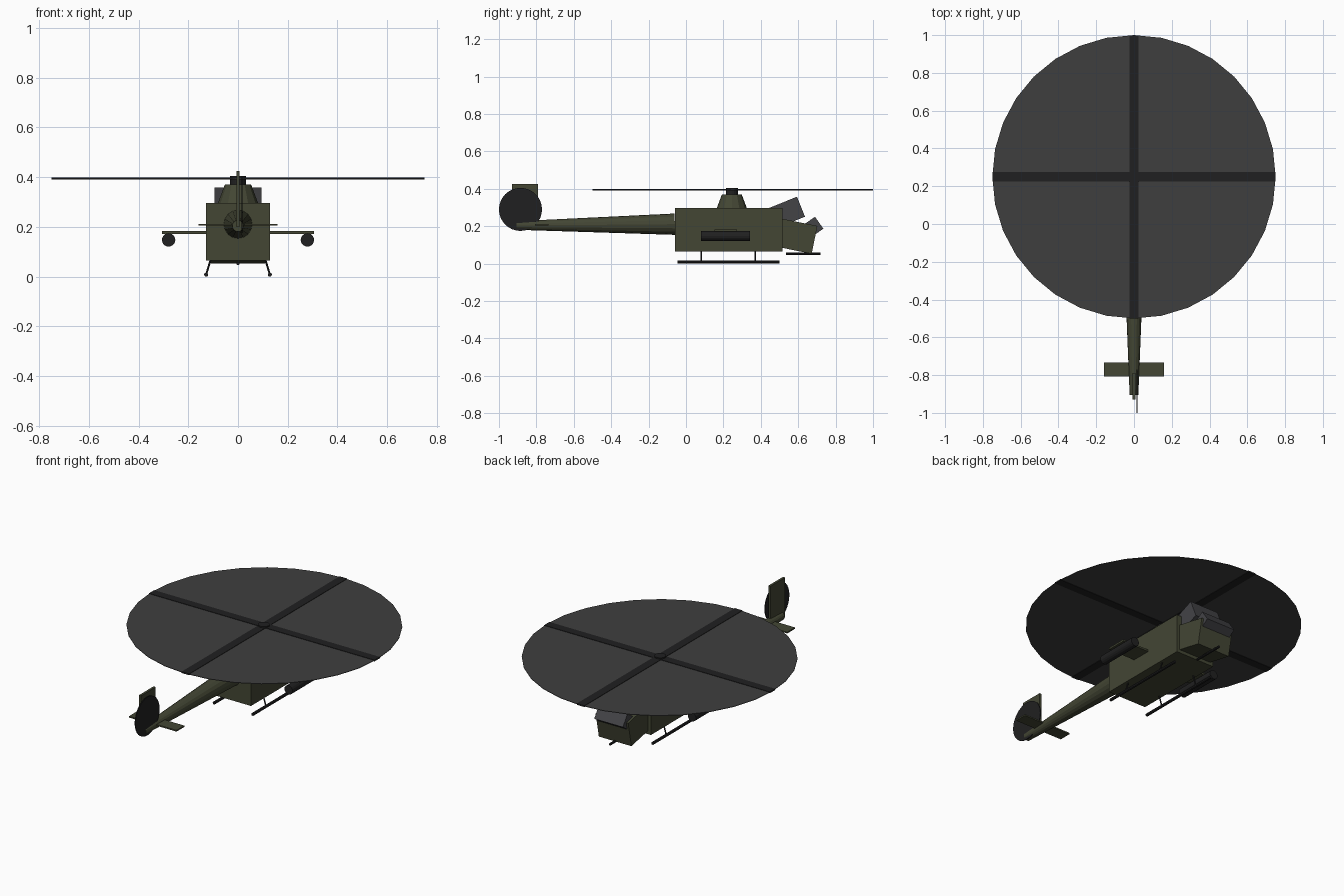
import bpy
import math
from mathutils import Vector

if "Cube" in bpy.data.objects:
    bpy.data.objects.remove(bpy.data.objects["Cube"])


def material(name, rgb):
    m = bpy.data.materials.new(name)
    m.diffuse_color = (*rgb, 1)
    m.use_nodes = True
    m.node_tree.nodes["Principled BSDF"].inputs["Base Color"].default_value = m.diffuse_color
    return m


GREEN = material("olive_green", (0.056, 0.061, 0.034))
DARK = material("near_black", (0.0145, 0.0145, 0.015))
DISC = material("blur_grey", (0.049, 0.049, 0.049))
GLASS = material("canopy_grey", (0.056, 0.056, 0.062))


def finish(name, mat):
    ob = bpy.context.object
    ob.name = name
    ob.data.materials.append(mat)
    return ob


def box(name, mat, centre, size, tilt=0):
    """Box of full size, tilted about x by degrees (positive lifts +y end)."""
    bpy.ops.mesh.primitive_cube_add(size=1, location=centre,
                                    rotation=(math.radians(tilt), 0, 0))
    ob = finish(name, mat)
    ob.scale = size
    return ob


def rod(name, mat, a, b, r1, r2=None, sides=12):
    """Cylinder or cone from a to b."""
    a, b = Vector(a), Vector(b)
    d = b - a
    bpy.ops.mesh.primitive_cone_add(vertices=sides, radius1=r1,
                                    radius2=r1 if r2 is None else r2,
                                    depth=d.length, location=(a + b) / 2)
    ob = finish(name, mat)
    ob.rotation_euler = d.to_track_quat('Z', 'Y').to_euler()
    return ob


# Fuselage and drooped nose
box("fuselage", GREEN, (0, 0.228, 0.181), (0.256, 0.575, 0.232))
box("nose", GREEN, (0, 0.594, 0.146), (0.216, 0.19, 0.152), -11.5)

# Stepped canopy blocks
box("rear_canopy", GLASS, (0, 0.522, 0.267), (0.19, 0.2, 0.115), 22)
box("front_canopy", GLASS, (0, 0.671, 0.190), (0.19, 0.1, 0.078), 35)

# Tail boom, fin and tailplane
rod("tail_boom", GREEN, (0, -0.06, 0.211), (0, -0.905, 0.204), 0.057, 0.023, 16)
box("tail_fin", GREEN, (0, -0.86, 0.313), (0.014, 0.14, 0.226))
box("tailplane", GREEN, (0, -0.771, 0.209), (0.316, 0.074, 0.008))
rod("tail_rotor", DARK, (0.014, -0.885, 0.29), (0.019, -0.885, 0.29), 0.115, sides=32)

# Rotor pylon, hub, spinning disc and crossed blades
rod("rotor_pylon", GREEN, (0, 0.245, 0.29), (0, 0.245, 0.37), 0.083, 0.053, 12)
rod("rotor_hub", DARK, (0, 0.245, 0.36), (0, 0.245, 0.405), 0.032, sides=16)
rod("rotor_disc", DISC, (0, 0.25, 0.3925), (0, 0.25, 0.3955), 0.75, sides=32)
box("blade_across", DARK, (0, 0.25, 0.394), (1.498, 0.05, 0.008))
box("blade_along", DARK, (0, 0.25, 0.394), (0.05, 1.498, 0.008))

# Chin gun
rod("chin_gun", DARK, (0, 0.535, 0.053), (0, 0.72, 0.053), 0.007, sides=8)

# Stub wings carrying pods
box("stub_wing", GREEN, (0, 0.213, 0.178), (0.61, 0.12, 0.011))
for s, side in ((-1, "left"), (1, "right")):
    rod(side + "_pod", DARK, (s * 0.279, 0.08, 0.148), (s * 0.279, 0.342, 0.148), 0.027, sides=16)
    # Landing skids with splayed struts
    rod(side + "_skid", DARK, (s * 0.128, -0.045, 0.0085), (s * 0.128, 0.5, 0.0085), 0.0085, sides=8)
    for y in (0.082, 0.37):
        rod(side + "_skid_strut", DARK, (s * 0.108, y, 0.075), (s * 0.128, y, 0.009), 0.004, sides=8)
